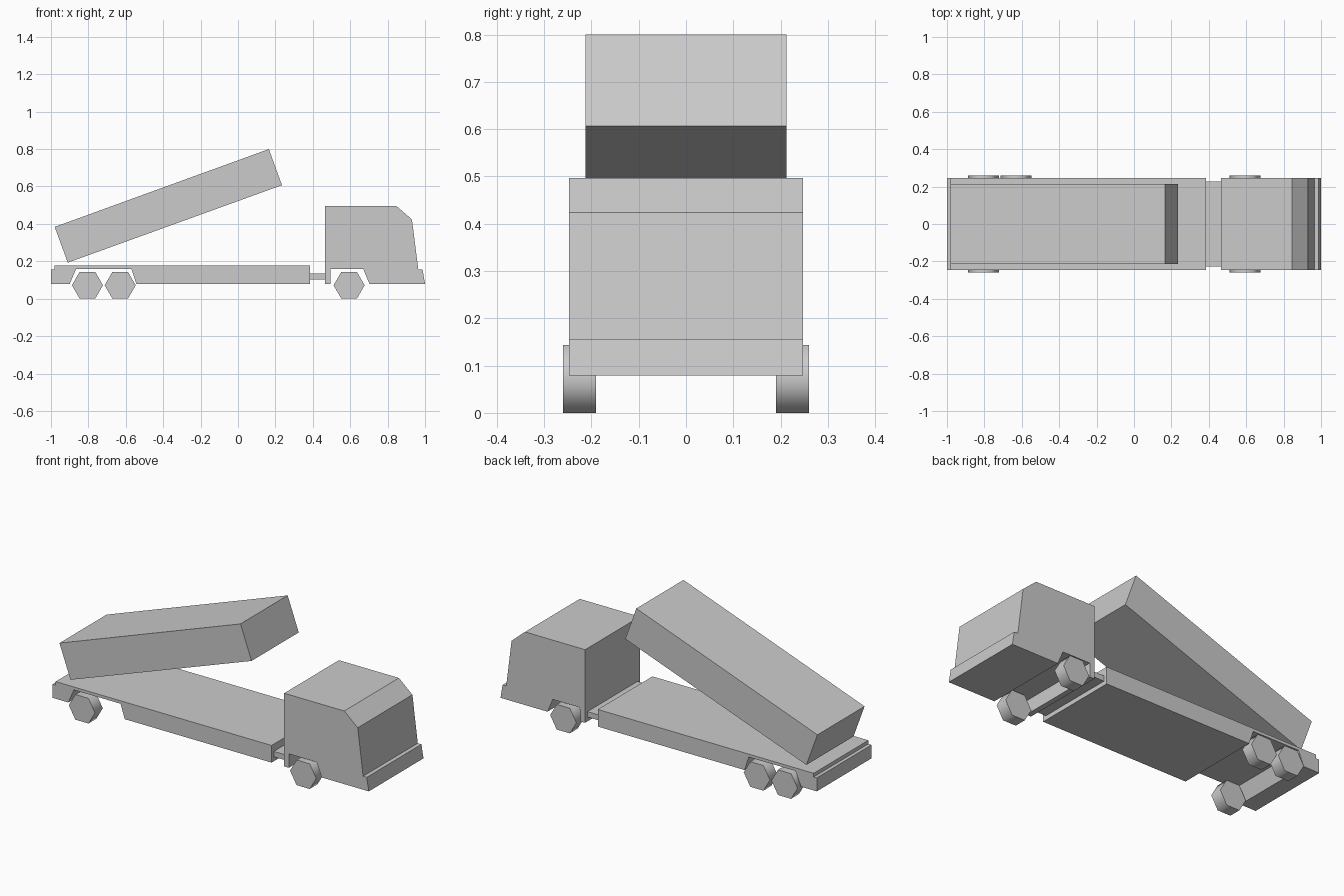
import bpy, math

if "Cube" in bpy.data.objects:
    bpy.data.objects.remove(bpy.data.objects["Cube"])


def extrude_profile(name, pts, half_width):
    """Closed x-z profile extruded across the truck's width."""
    n = len(pts)
    verts = [(x, y, z) for y in (-half_width, half_width) for x, z in pts]
    faces = [list(range(n)), list(range(2 * n - 1, n - 1, -1))]
    faces += [[i, n + i, n + (i + 1) % n, (i + 1) % n] for i in range(n)]
    mesh = bpy.data.meshes.new(name)
    mesh.from_pydata(verts, [], faces)
    obj = bpy.data.objects.new(name, mesh)
    bpy.context.collection.objects.link(obj)
    return obj


def add_wheel(name, x, side):
    """Six-sided wheel standing on the ground, smooth around the tread."""
    bpy.ops.mesh.primitive_cylinder_add(
        vertices=6, radius=0.083, depth=0.07,
        location=(x, side * 0.225, 0.072),
        rotation=(math.pi / 2, 0, math.pi / 2 * 0))
    wheel = bpy.context.object
    wheel.name = name
    # Turn the hexagon so its flats are at the top and bottom
    wheel.rotation_euler = (math.pi / 2, math.radians(30), 0)
    bpy.ops.object.shade_smooth_by_angle(angle=math.radians(65))


# Trailer bed frame, counter-clockwise seen from the front, with rear wheel arch
extrude_profile("chassis", [
    (-1, 0.079), (-0.90, 0.079), (-0.865, 0.16), (-0.57, 0.16), (-0.543, 0.079),
    (0.385, 0.079), (0.385, 0.177), (-0.98, 0.177), (-0.98, 0.156), (-1, 0.156)], 0.247)

# Cab with front wheel arch, sloped windscreen and bumper
extrude_profile("cab", [
    (0.465, 0.079), (0.495, 0.079), (0.495, 0.158), (0.67, 0.158), (0.703, 0.079),
    (1, 0.079), (0.987, 0.156), (0.964, 0.156), (0.93, 0.424), (0.845, 0.497),
    (0.465, 0.497)], 0.247)

# Coupling between cab and chassis
extrude_profile("coupling", [
    (0.385, 0.104), (0.465, 0.104), (0.465, 0.135), (0.385, 0.135)], 0.226)

# Raised tipper body
extrude_profile("tipper_body", [
    (-0.91, 0.193), (0.235, 0.607), (0.165, 0.80), (-0.98, 0.384)], 0.213)

# Wheels: the near side has only one rear wheel
for label, x, sides in (("front_wheel", 0.594, (-1, 1)),
                        ("rear_wheel", -0.805, (-1, 1)),
                        ("middle_wheel", -0.63, (1,))):
    for side in sides:
        add_wheel(label + ("_near" if side < 0 else "_far"), x, side)
